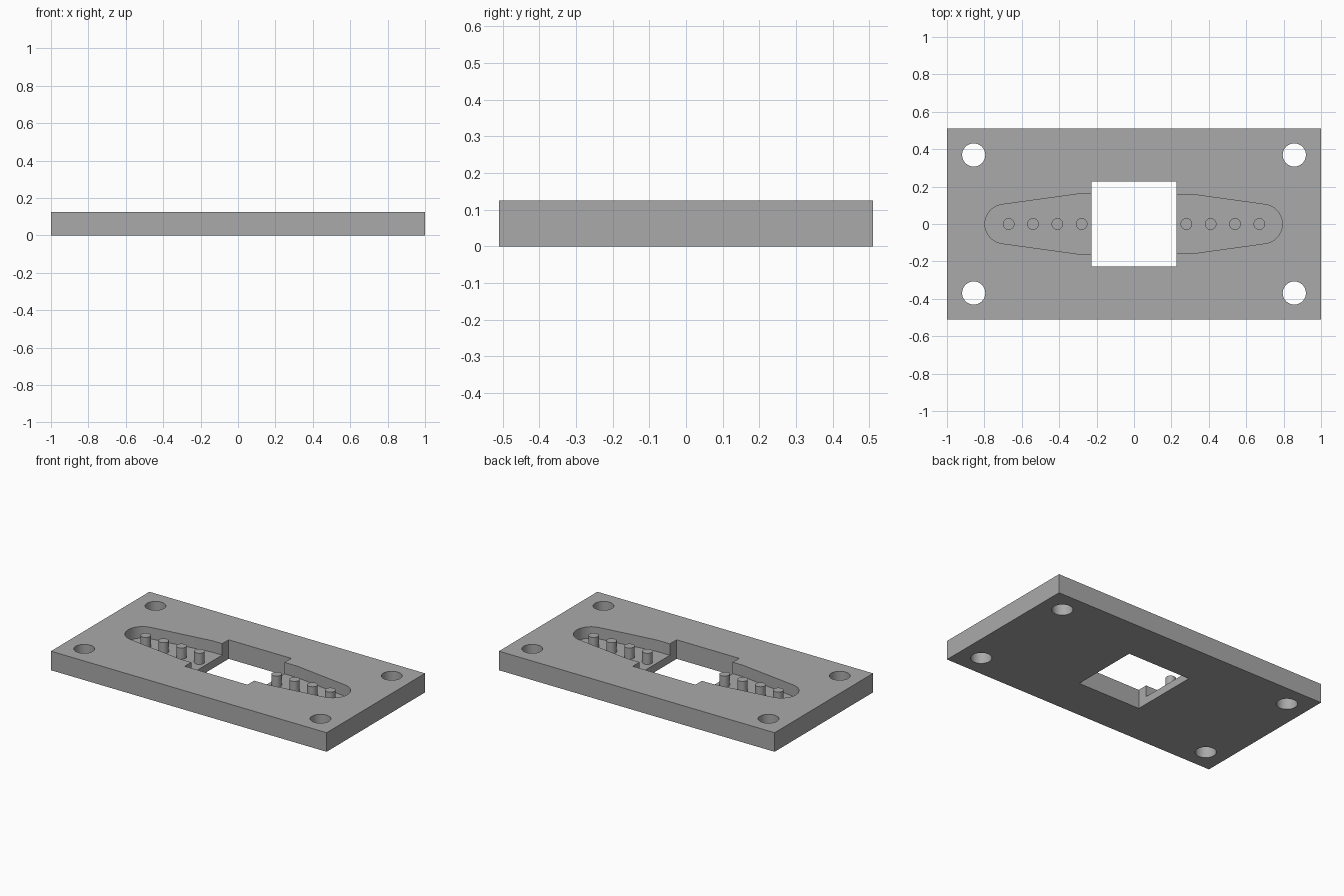
import bpy, math

cube = bpy.data.objects.get("Cube")
if cube:
    bpy.data.objects.remove(cube, do_unlink=True)

HALF_Y, TOP, FLOOR = 0.51, 0.125, 0.05
WINDOW = 0.227

grey = bpy.data.materials.new("plain grey")
grey.use_nodes = True
colour = (0.4, 0.4, 0.4, 1)
grey.diffuse_color = colour
grey.node_tree.nodes["Principled BSDF"].inputs["Base Color"].default_value = colour


def prism(name, outline, z0, z1):
    """Extrude a counter-clockwise outline from z0 to z1."""
    n = len(outline)
    verts = [(x, y, z) for z in (z0, z1) for x, y in outline]
    faces = [tuple(reversed(range(n))), tuple(range(n, 2 * n))]
    faces += [(i, (i + 1) % n, n + (i + 1) % n, n + i) for i in range(n)]
    mesh = bpy.data.meshes.new(name)
    mesh.from_pydata(verts, [], faces)
    mesh.materials.append(grey)
    obj = bpy.data.objects.new(name, mesh)
    bpy.context.collection.objects.link(obj)
    return obj


def rectangle(hx, hy):
    return [(-hx, -hy), (hx, -hy), (hx, hy), (-hx, hy)]


def circle(x, y, r, n=40):
    return [(x + r * math.cos(math.tau * i / n), y + r * math.sin(math.tau * i / n))
            for i in range(n)]


def arm(side, tip, shoulder, half_width, r=0.105):
    """Tapered pocket outline with a rounded outer end."""
    cx = tip - r
    arc = [(cx + r * math.cos(a), r * math.sin(a))
           for a in (math.radians(-82 + 164 * i / 24) for i in range(25))]
    pts = [(0.1, -half_width), (shoulder, -half_width), *arc,
           (shoulder, half_width), (0.1, half_width)]
    return pts if side > 0 else [(-x, y) for x, y in reversed(pts)]


def smooth(obj):
    bpy.ops.object.select_all(action='DESELECT')
    obj.select_set(True)
    bpy.context.view_layer.objects.active = obj
    bpy.ops.object.shade_smooth_by_angle(angle=math.radians(30))


# Base plate with its cut-outs
plate = prism("mounting_plate", rectangle(1, HALF_Y), 0, TOP)
cutters = [prism("window_cutter", rectangle(WINDOW, WINDOW), -0.1, 0.3),
           prism("left_pocket_cutter", arm(1, 0.793, 0.32, 0.157), FLOOR, 0.3),
           prism("right_pocket_cutter", arm(-1, 0.797, 0.30, 0.16), FLOOR, 0.3)]
for sx in (-1, 1):
    for sy in (-1, 1):
        cutters.append(prism("screw_hole_cutter", circle(sx * 0.857, sy * 0.369, 0.062),
                             -0.1, 0.3))
for cutter in cutters:
    mod = plate.modifiers.new("cut", 'BOOLEAN')
    mod.operation = 'DIFFERENCE'
    mod.solver = 'EXACT'
    mod.object = cutter
    bpy.ops.object.select_all(action='DESELECT')
    bpy.context.view_layer.objects.active = plate
    plate.select_set(True)
    bpy.ops.object.modifier_apply(modifier=mod.name)
    bpy.data.objects.remove(cutter, do_unlink=True)
smooth(plate)

# Locating pegs standing on the pocket floors
for side, label in ((1, "left"), (-1, "right")):
    for i in range(4):
        peg = prism(f"{label}_peg_{i + 1}", circle(side * (0.28 + 0.13 * i), 0, 0.031, 28),
                    FLOOR - 0.005, TOP - 0.002)
        smooth(peg)
